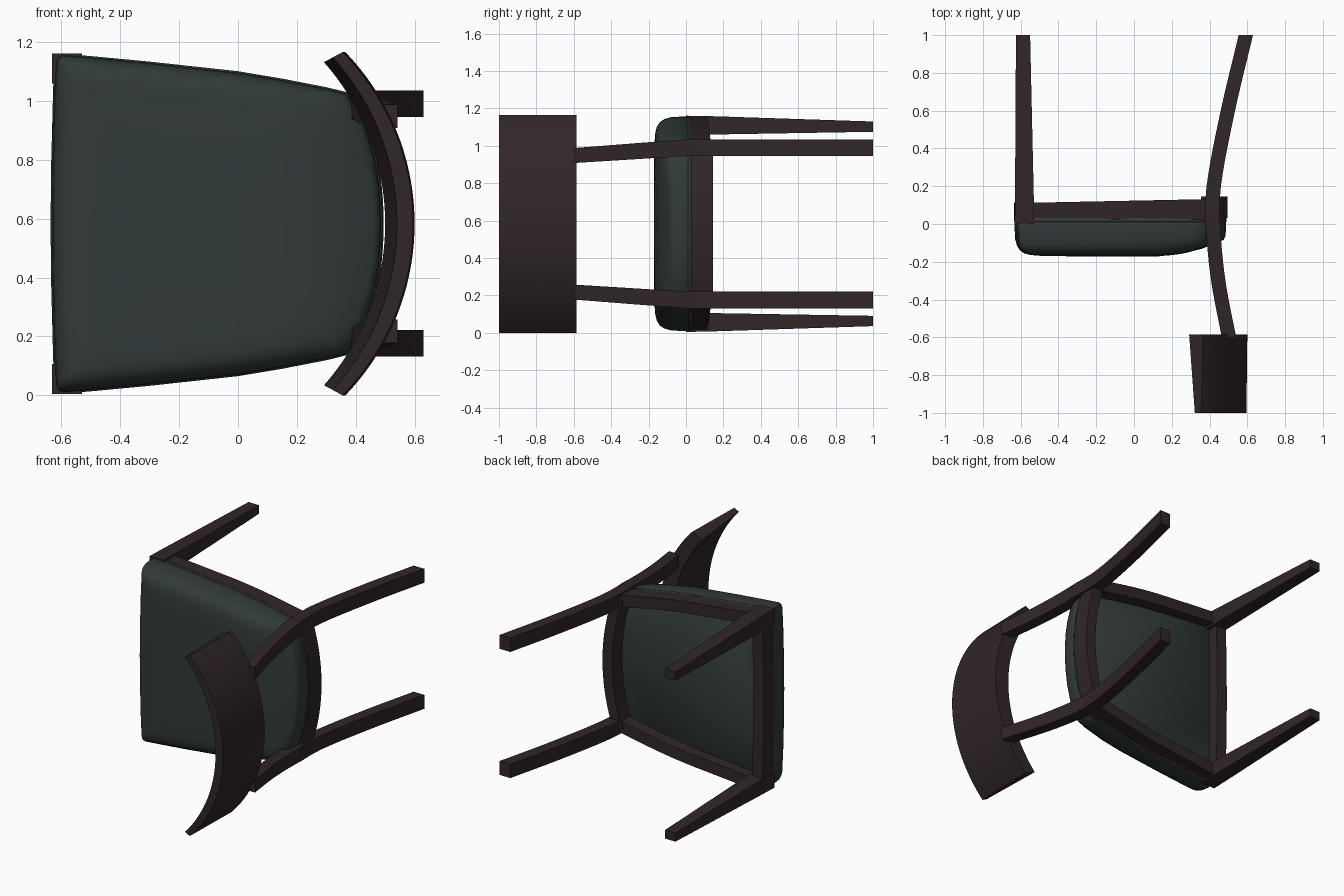
import bpy, bmesh, math

if "Cube" in bpy.data.objects:
    bpy.data.objects.remove(bpy.data.objects["Cube"])

ZC = 0.583  # mid-plane of the chair (it lies on its side, seat facing -y)


def material(name, rgb):
    m = bpy.data.materials.new(name)
    m.diffuse_color = (*rgb, 1)
    m.use_nodes = True
    m.node_tree.nodes["Principled BSDF"].inputs["Base Color"].default_value = m.diffuse_color
    return m


WOOD = material("dark wood", (0.030, 0.019, 0.020))
FABRIC = material("green leather", (0.031, 0.043, 0.041))


def loft(name, sections, mat, angle=35, close=False):
    """Skin a list of rings of (x, y, w) points, w measured from the mid-plane."""
    bm = bmesh.new()
    rings = [[bm.verts.new((x, y, w + ZC)) for x, y, w in s] for s in sections]
    n = len(rings[0])
    pairs = list(zip(rings, rings[1:]))
    if close:
        pairs.append((rings[-1], rings[0]))
    for a, b in pairs:
        for i in range(n):
            j = (i + 1) % n
            bm.faces.new((a[i], a[j], b[j], b[i]))
    if not close:
        bm.faces.new(rings[0])
        bm.faces.new(rings[-1])
    bmesh.ops.recalc_face_normals(bm, faces=bm.faces)
    me = bpy.data.meshes.new(name)
    bm.to_mesh(me)
    bm.free()
    me.materials.append(mat)
    ob = bpy.data.objects.new(name, me)
    bpy.context.collection.objects.link(ob)
    bpy.ops.object.select_all(action='DESELECT')
    ob.select_set(True)
    bpy.context.view_layer.objects.active = ob
    bpy.ops.object.shade_smooth_by_angle(angle=math.radians(angle))
    return ob


def interp(table, t):
    """Smooth (Catmull-Rom) lookup in a table of (t, value)."""
    for i in range(len(table) - 1):
        (t0, v0), (t1, v1) = table[i], table[i + 1]
        if t <= t1 or i == len(table) - 2:
            u = (t - t0) / (t1 - t0)
            pa, pb = table[max(i - 1, 0)], table[min(i + 2, len(table) - 1)]
            m0 = (v1 - pa[1]) / (t1 - pa[0]) * (t1 - t0)
            m1 = (pb[1] - v0) / (pb[0] - t0) * (t1 - t0)
            return ((2*u**3 - 3*u**2 + 1) * v0 + (u**3 - 2*u**2 + u) * m0
                    + (3*u**2 - 2*u**3) * v1 + (u**3 - u**2) * m1)


def arc(apex_x, end_x, half, t):
    """Point (x, w) on a circular arc across the mid-plane, t in -1..1."""
    s = apex_x - end_x
    r = (half * half + s * s) / (2 * abs(s))
    a = math.asin(half / r) * t
    return apex_x - math.copysign(r * (1 - math.cos(a)), s), r * math.sin(a)


def curved_bar(name, corners, steps=24):
    """Bar across the chair; corners are (apex_x, end_x, half_width, y)."""
    secs = []
    for i in range(steps + 1):
        sec = []
        for ax, ex, h, y in corners:
            x, w = arc(ax, ex, h, -1 + 2 * i / steps)
            sec.append((x, y, w))
        secs.append(sec)
    return loft(name, secs, WOOD)


# Backrest: bent board, thinner at the top edge
curved_bar("backrest", [(0.60, 0.365, 0.583, -0.585), (0.595, 0.355, 0.583, -1.0),
                        (0.54, 0.322, 0.565, -1.0), (0.50, 0.292, 0.549, -0.585)], 36)

# Front and back seat rails
curved_bar("front_rail", [(-0.635, -0.625, 0.55, 0.015), (-0.635, -0.625, 0.55, 0.115),
                          (-0.560, -0.550, 0.55, 0.115), (-0.560, -0.550, 0.55, 0.015)])
curved_bar("back_rail", [(0.495, 0.425, 0.41, 0.03), (0.495, 0.425, 0.41, 0.145),
                         (0.425, 0.355, 0.41, 0.145), (0.425, 0.355, 0.41, 0.03)])

SIDE = [(-0.6, 0.575), (-0.3, 0.547), (0, 0.515), (0.3, 0.462), (0.42, 0.435)]
BACK_X = [(-0.62, 0.507), (-0.3, 0.446), (0, 0.418), (0.2, 0.422),
          (0.6, 0.497), (1.0, 0.592)]

for s, side in ((-1, "left"), (1, "right")):
    # Front leg, tapered
    loft("front_leg_" + side,
         [[(x0, y, s*w0), (x1, y, s*w0), (x1, y, s*w1), (x0, y, s*w1)]
          for y, x0, x1, w0, w1 in ((0.0, -0.632, -0.53, 0.477, 0.578),
                                    (0.12, -0.630, -0.53, 0.477, 0.576),
                                    (1.0, -0.625, -0.55, 0.492, 0.547))], WOOD)
    # Back leg, swept both ways and leaning in above the seat
    secs = []
    for i in range(25):
        y = -0.6 + 1.6 * i / 24
        x = interp(BACK_X, y)
        w = 0.407 - 0.042 * max(0, -y) / 0.6
        h = 0.045 - 0.005 * max(0, -y) / 0.6
        secs.append([(x-0.038, y, s*(w-h)), (x+0.038, y, s*(w-h)),
                     (x+0.038, y, s*(w+h)), (x-0.038, y, s*(w+h))])
    loft("back_leg_" + side, secs, WOOD)
    # Side rail following the seat outline
    secs = []
    for i in range(13):
        x = -0.57 + 0.98 * i / 12
        w = interp(SIDE, x) - 0.003
        b = 0.112 + 0.02 * i / 12
        secs.append([(x, 0.025, s*w), (x, b, s*w),
                     (x, b, s*(w-0.075)), (x, 0.025, s*(w-0.075))])
    loft("side_rail_" + side, secs, WOOD)

# Cushion outline (x, w), half from back middle to front middle, mirrored
half = [(0.49, 0), (0.484, 0.12), (0.467, 0.23), (0.435, 0.34), (0.405, 0.40), (0.37, 0.445),
        (0.3, 0.462), (0.15, 0.491), (0, 0.516), (-0.3, 0.549), (-0.5, 0.568), (-0.595, 0.576),
        (-0.614, 0.570), (-0.621, 0.55), (-0.628, 0.4), (-0.633, 0.2), (-0.635, 0)]
outline = half + [(x, -w) for x, w in half[-2:0:-1]]


def ring(y, inset, soft):
    kx, kw = 1 - inset / 0.56, 1 - inset / 0.55
    pts = []
    for x, w in outline:
        px = -0.07 + (x + 0.07) * kx
        pts.append((px, y + soft * 0.55 * max(0, px - 0.1) ** 2, w * kw))
    return pts


# Cushion: rounded shoulder, crown falling away to the back
profile = [(0.045, 0.02, 0), (0.03, 0.003, 0), (-0.03, 0.003, 0), (-0.08, 0.006, 0.2),
           (-0.115, 0.015, 0.4), (-0.14, 0.031, 0.7), (-0.156, 0.055, 0.9), (-0.164, 0.085, 1),
           (-0.168, 0.13, 1), (-0.170, 0.22, 1), (-0.172, 0.36, 1), (-0.172, 0.5, 1)]
loft("seat_cushion", [ring(*p) for p in profile], FABRIC, 50)

# Piping around the cushion seam
tube = [(math.cos(a) * 0.008, math.sin(a) * 0.008) for a in (k * math.pi / 3 for k in range(6))]
secs = []
for x, w in outline:
    d = math.hypot(x + 0.07, w)
    secs.append([(x + (x + 0.07) / d * (u - 0.006), 0.018 + v, w + w / d * (u - 0.006))
                 for u, v in tube])
loft("cushion_piping", secs, FABRIC, 70, close=True)
